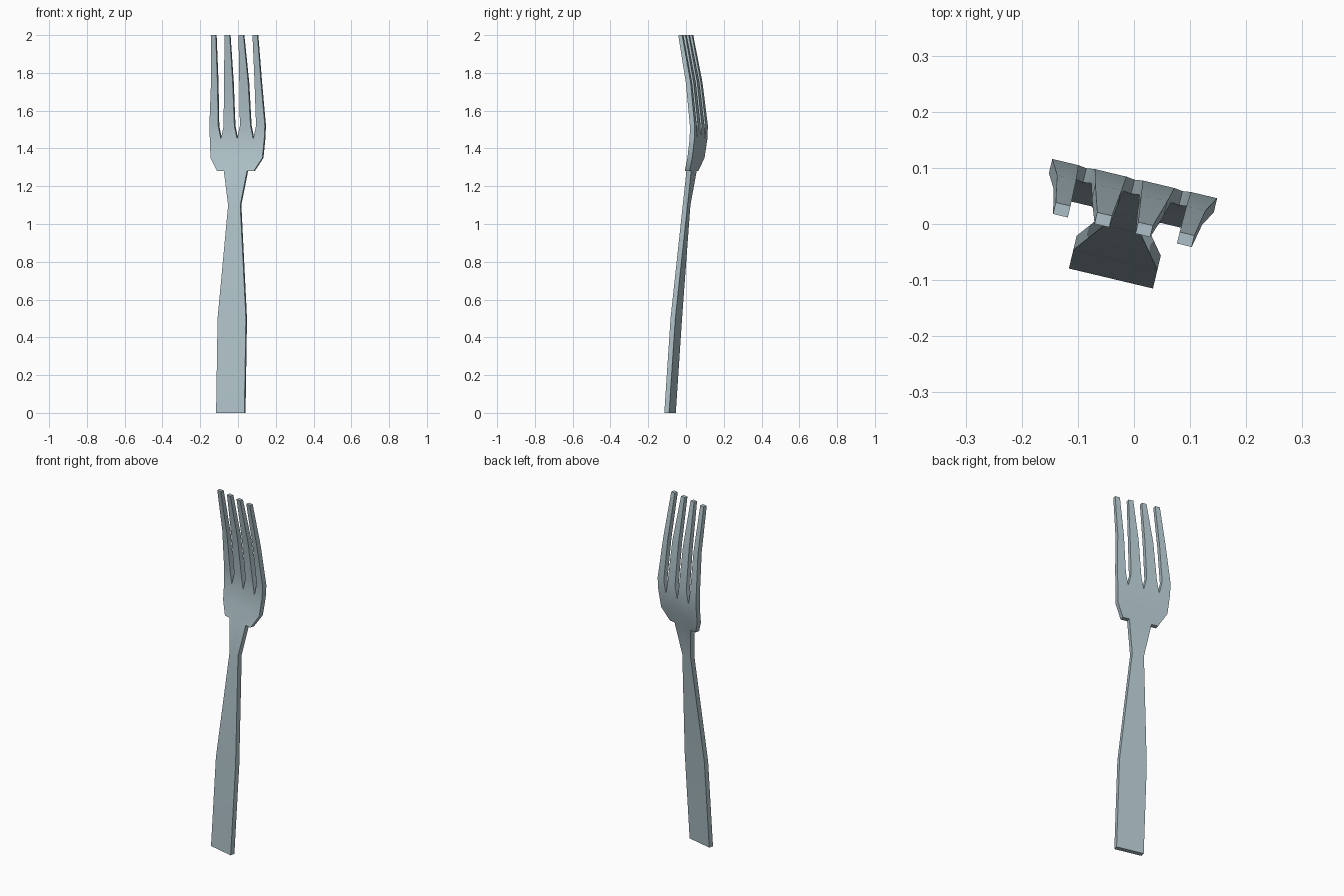
import bpy, bmesh, math
from mathutils import Matrix, Vector

cube = bpy.data.objects.get("Cube")
if cube:
    bpy.data.objects.remove(cube)

steel = bpy.data.materials.new("pale steel")
steel.use_nodes = True
colour = (0.42, 0.53, 0.57, 1)
steel.diffuse_color = colour
steel.node_tree.nodes["Principled BSDF"].inputs["Base Color"].default_value = colour

# Side curve: height, depth of the front face
CURVE = [(0, -0.104), (0.5, -0.07), (1.1, -0.014), (1.28, 0.013), (1.35, 0.037),
         (1.45, 0.051), (1.52, 0.053), (1.75, 0.027), (2.0, -0.016)]
THICK = 0.026

# Half outline of the handle and head: height, widths from the centre outwards
HANDLE = [(0, (0, 0.077)), (0.5, (0, 0.077)), (1.1, (0, 0.033)), (1.28, (0, 0.063))]
HEAD = [(1.28, (0, 0.063, 0.10)), (1.35, (0, 0.085, 0.141)), (1.45, (0, 0.088, 0.148))]

# Half outline of the tines: height, inner and outer edge
INNER_TINE = [(1.45, (0, 0.088)), (1.52, (0.015, 0.073)), (1.75, (0.018, 0.066)), (2.0, (0.024, 0.051))]
OUTER_TINE = [(1.45, (0.088, 0.148)), (1.52, (0.103, 0.151)), (1.75, (0.101, 0.136)), (2.0, (0.100, 0.127))]


def depth(z):
    return dict(CURVE)[z]


def strip(bm, rows, side):
    """Join neighbouring rows of points with quads."""
    grid = [[bm.verts.new((side * u, depth(z), z)) for u in us] for z, us in rows]
    for low, high in zip(grid, grid[1:]):
        for i in range(len(low) - 1):
            bm.faces.new((low[i], low[i + 1], high[i + 1], high[i]))


# Front sheet, both halves
bm = bmesh.new()
for side in (1, -1):
    for rows in (HANDLE, HEAD, INNER_TINE, OUTER_TINE):
        strip(bm, rows, side)
bmesh.ops.remove_doubles(bm, verts=bm.verts, dist=0.0005)
bmesh.ops.recalc_face_normals(bm, faces=bm.faces)

# Thicken towards the back, a little thinner at the tips
front = list(bm.faces)
result = bmesh.ops.extrude_face_region(bm, geom=front, use_keep_orig=True)
for v in result["geom"]:
    if isinstance(v, bmesh.types.BMVert):
        v.co.y += THICK if v.co.z < 1.9 else 0.021
bmesh.ops.recalc_face_normals(bm, faces=bm.faces)

mesh = bpy.data.meshes.new("fork")
bm.to_mesh(mesh)
bm.free()
mesh.materials.append(steel)
fork = bpy.data.objects.new("fork", mesh)
bpy.context.collection.objects.link(fork)

# Turn slightly about the upright axis
turn = Matrix.Rotation(math.radians(-13.4), 4, 'Z')
mesh.transform(turn @ Matrix.Translation(Vector((-0.0175, 0, 0))))

bpy.ops.object.select_all(action='DESELECT')
fork.select_set(True)
bpy.context.view_layer.objects.active = fork
bpy.ops.object.shade_smooth_by_angle(angle=math.radians(30))
